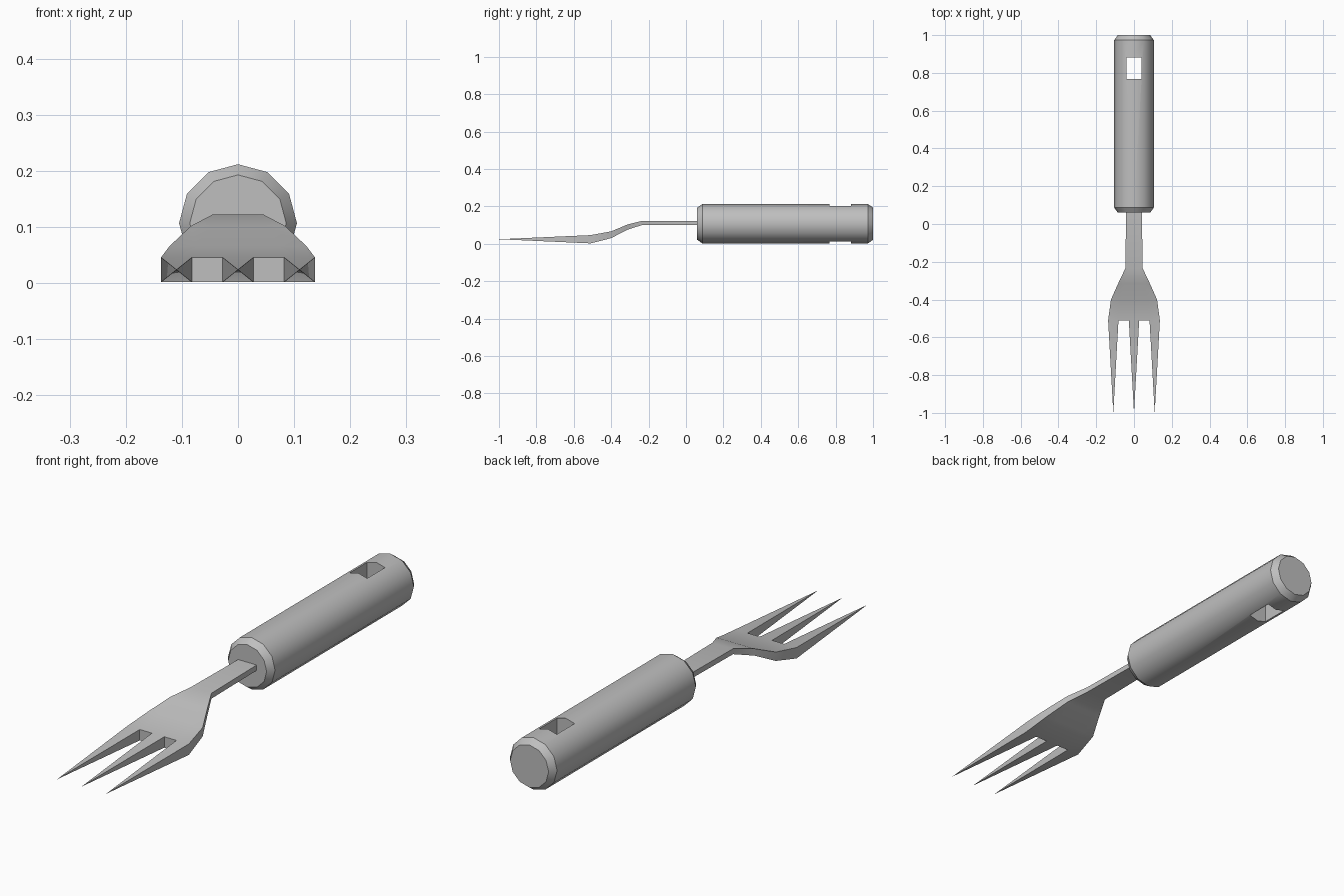
import bpy, bmesh, math

cube = bpy.data.objects.get("Cube")
if cube:
    bpy.data.objects.remove(cube, do_unlink=True)

# Single grey metal
metal = bpy.data.materials.new("grey metal")
metal.use_nodes = True
GREY = (0.52, 0.52, 0.52, 1)
metal.diffuse_color = GREY
metal.node_tree.nodes["Principled BSDF"].inputs["Base Color"].default_value = GREY


def make_object(name, bm):
    bmesh.ops.recalc_face_normals(bm, faces=bm.faces)
    mesh = bpy.data.meshes.new(name)
    bm.to_mesh(mesh)
    bm.free()
    mesh.materials.append(metal)
    obj = bpy.data.objects.new(name, mesh)
    bpy.context.collection.objects.link(obj)
    return obj


def select_only(obj):
    bpy.ops.object.select_all(action='DESELECT')
    obj.select_set(True)
    bpy.context.view_layer.objects.active = obj


def smooth(obj, degrees):
    select_only(obj)
    bpy.ops.object.shade_smooth_by_angle(angle=math.radians(degrees))


# Handle: twelve-sided bar with chamfered ends
SIDES, AXIS_Z = 12, 0.107
bm = bmesh.new()
rings = []
for y, r in [(0.06, 0.086), (0.087, 0.105), (0.973, 0.105), (1.0, 0.086)]:
    angles = [math.tau * i / SIDES for i in range(SIDES)]
    rings.append([bm.verts.new((r * math.sin(a), y, AXIS_Z + r * math.cos(a))) for a in angles])
for a, b in zip(rings, rings[1:]):
    for i in range(SIDES):
        j = (i + 1) % SIDES
        bm.faces.new((a[i], a[j], b[j], b[i]))
bm.faces.new(rings[0])
bm.faces.new(rings[-1])
handle = make_object("handle", bm)

# Hanging slot cut straight through the handle
bpy.ops.mesh.primitive_cube_add(size=1, location=(0, 0.825, AXIS_Z))
cutter = bpy.context.object
cutter.name = "slot_cutter"
cutter.scale = (0.08, 0.114, 0.5)
cutter.hide_render = True
cut = handle.modifiers.new("slot", 'BOOLEAN')
cut.operation = 'DIFFERENCE'
cut.solver = 'EXACT'
cut.object = cutter
select_only(handle)
bpy.ops.object.modifier_apply(modifier=cut.name)
bpy.data.objects.remove(cutter, do_unlink=True)
smooth(handle, 33)

# Fork head: neck and blade lofted through stations (y, half width, top, bottom)
stations = [(0.10, 0.041, 0.122, 0.100), (-0.235, 0.046, 0.122, 0.100),
            (-0.315, 0.084, 0.102, 0.074), (-0.40, 0.122, 0.066, 0.030),
            (-0.51, 0.137, 0.046, 0.002)]
COLUMNS = 5
bm = bmesh.new()
rows = []
for y, half, top, bottom in stations:
    xs = [half * (2 * i / COLUMNS - 1) for i in range(COLUMNS + 1)]
    rows.append([[bm.verts.new((x, y, z)) for x in xs] for z in (top, bottom)])
for (t0, b0), (t1, b1) in zip(rows, rows[1:]):
    for i in range(COLUMNS):
        bm.faces.new((t0[i], t0[i + 1], t1[i + 1], t1[i]))
        bm.faces.new((b0[i], b0[i + 1], b1[i + 1], b1[i]))
    for i in (0, COLUMNS):
        bm.faces.new((t0[i], t1[i], b1[i], b0[i]))
top, bottom = rows[0]
bm.faces.new(top + bottom[::-1])

# Three pointed tines, with flat gaps between them
top, bottom = rows[-1]
for i in range(COLUMNS):
    quad = (top[i], top[i + 1], bottom[i + 1], bottom[i])
    if i % 2:
        bm.faces.new(quad)
    else:
        tip = bm.verts.new(((top[i].co.x + top[i + 1].co.x) / 2, -1.0, 0.024))
        for a, b in zip(quad, quad[1:] + quad[:1]):
            bm.faces.new((a, b, tip))
fork_head = make_object("fork_head", bm)
smooth(fork_head, 33)
